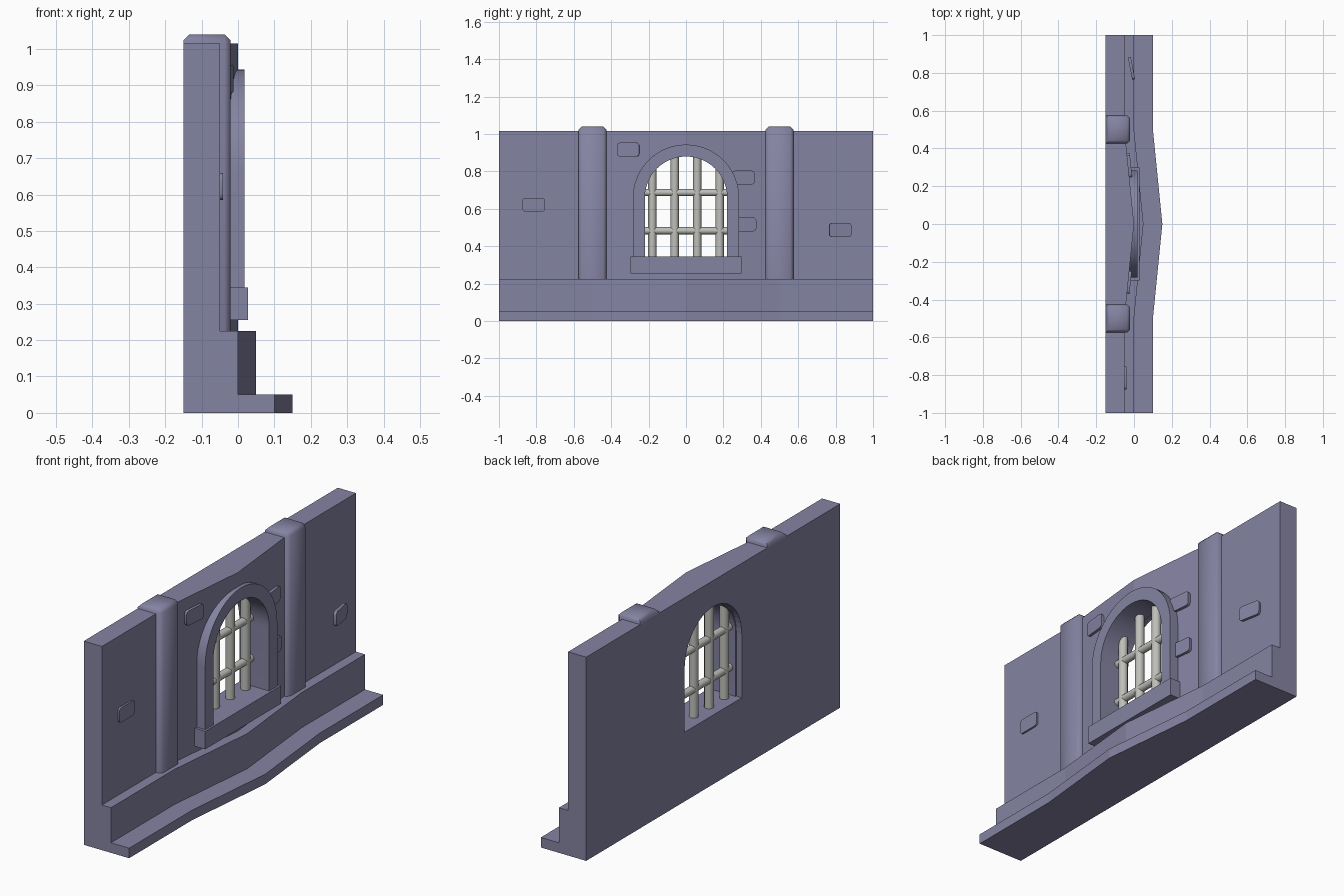
import bpy, bmesh, math
from mathutils import Matrix, Vector

if "Cube" in bpy.data.objects:
    bpy.data.objects.remove(bpy.data.objects["Cube"])

SPRING = 0.66      # height where the arch starts
SILL = 0.345       # bottom of the window opening


def material(name, rgb):
    m = bpy.data.materials.new(name)
    m.diffuse_color = (*rgb, 1)
    m.use_nodes = True
    m.node_tree.nodes["Principled BSDF"].inputs["Base Color"].default_value = m.diffuse_color
    return m


STONE = material("purple grey stone", (0.235, 0.23, 0.365))
IRON = material("light grey bars", (0.52, 0.52, 0.49))


def finish(name, bm, mat, smooth=None):
    bmesh.ops.recalc_face_normals(bm, faces=bm.faces)
    me = bpy.data.meshes.new(name)
    bm.to_mesh(me)
    bm.free()
    ob = bpy.data.objects.new(name, me)
    bpy.context.collection.objects.link(ob)
    me.materials.append(mat)
    if smooth:
        bpy.ops.object.select_all(action='DESELECT')
        ob.select_set(True)
        bpy.context.view_layer.objects.active = ob
        bpy.ops.object.shade_smooth_by_angle(angle=math.radians(smooth))
    return ob


def bend(y):
    """How far the wall front bulges forward at y."""
    return 0.05 * max(0, 1 - abs(y) / 0.5)


def loft(bm, loops, closed=False):
    rings = [[bm.verts.new(p) for p in loop] for loop in loops]
    n = len(rings[0])
    pairs = list(zip(rings, rings[1:])) + ([(rings[-1], rings[0])] if closed else [])
    for a, b in pairs:
        for i in range(n):
            j = (i + 1) % n
            bm.faces.new((a[i], a[j], b[j], b[i]))
    if not closed:
        bm.faces.new(rings[0])
        bm.faces.new(rings[-1])


def box(bm, x, y, z):
    size = Vector((x[1] - x[0], y[1] - y[0], z[1] - z[0]))
    mid = Vector((x[0] + x[1], y[0] + y[1], z[0] + z[1])) / 2
    bmesh.ops.create_cube(bm, size=1, matrix=Matrix.Translation(mid) @ Matrix.Diagonal((*size, 1)))


def arch(r, bottom, n=24):
    """Arch outline as (y, z) points from one foot to the other."""
    curve = [(r * math.cos(math.pi * i / n), SPRING + r * math.sin(math.pi * i / n)) for i in range(n + 1)]
    return [(r, bottom)] + curve + [(-r, bottom)]


# Wall with stepped plinth: one section swept along y, front following the bulge
section = [(0.10, 0), (0.10, 0.05), (0, 0.05), (0, 0.225), (-0.05, 0.225), (-0.05, 1.015)]
bm = bmesh.new()
loft(bm, [[(-0.15, y, 1.015), (-0.15, y, 0)] + [(x + bend(y), y, z) for x, z in section]
          for y in (-1, -0.5, 0, 0.5, 1)])
wall = finish("wall", bm, STONE)

# Arched opening through the wall
bm = bmesh.new()
loft(bm, [[(x, y, z) for y, z in arch(0.225, SILL)] for x in (-0.3, 0.3)])
cutter = finish("window_cutter", bm, STONE)
mod = wall.modifiers.new("window", 'BOOLEAN')
mod.object = cutter
mod.operation = 'DIFFERENCE'
mod.solver = 'EXACT'
cutter.hide_render = True
cutter.hide_viewport = True

# Arch frame
bm = bmesh.new()
loft(bm, [[(-0.12, *i), (0.018, *i), (0.018, *o), (-0.12, *o)]
          for i, o in zip(arch(0.22, 0.3), arch(0.284, 0.3))])
finish("window_frame", bm, STONE, 30)

# Sill
bm = bmesh.new()
box(bm, (-0.12, 0.028), (-0.298, 0.298), (0.255, SILL))
finish("window_sill", bm, STONE)

# Pillars with softened edges
for side in (-1, 1):
    bm = bmesh.new()
    box(bm, (-0.15, -0.02), (side * 0.5 - 0.075, side * 0.5 + 0.075), (0.2, 1.04))
    edges = [e for e in bm.edges
             if all(v.co.z > 1 for v in e.verts) or all(v.co.x > -0.1 for v in e.verts)]
    edges = [e for e in edges if not all(v.co.z < 0.5 for v in e.verts)]
    bmesh.ops.bevel(bm, geom=edges, offset=0.017, segments=1, affect='EDGES')
    finish("pillar_left" if side < 0 else "pillar_right", bm, STONE, 50)

# Window bars
bm = bmesh.new()


def rod(mid, length, radius, rot):
    bmesh.ops.create_cone(bm, cap_ends=True, segments=12, radius1=radius, radius2=radius,
                          depth=length, matrix=Matrix.Translation(mid) @ rot)


for y in (-0.18, -0.06, 0.06, 0.18):
    top = SPRING + math.sqrt(0.22 ** 2 - y * y) + 0.035
    rod((-0.085, y, (top + 0.33) / 2), top - 0.33, 0.022, Matrix())
for z in (0.483, 0.687):
    rod((-0.085, 0, z), 0.46, 0.019, Matrix.Rotation(math.pi / 2, 4, 'X'))
finish("window_bars", bm, IRON, 40)

# Raised stones: y, z, front x and slope dx/dy
for k, (y, z, x, slope) in enumerate([
        (-0.815, 0.622, -0.041, 0), (-0.31, 0.917, -0.018, 0.1), (0.307, 0.767, -0.016, -0.1),
        (0.316, 0.517, -0.017, -0.1), (0.826, 0.487, -0.006, -0.19)]):
    bm = bmesh.new()
    box(bm, (-0.015, 0), (-0.06, 0.06), (-0.037, 0.037))
    along_x = [e for e in bm.edges if abs(e.verts[0].co.x - e.verts[1].co.x) > 0.01]
    bmesh.ops.bevel(bm, geom=along_x, offset=0.016, segments=3, profile=0.5, affect='EDGES')
    bmesh.ops.transform(bm, verts=bm.verts, matrix=Matrix.Translation((x, y, z))
                        @ Matrix.Rotation(-math.atan(slope), 4, 'Z'))
    finish(f"raised_stone_{k + 1}", bm, STONE, 40)
